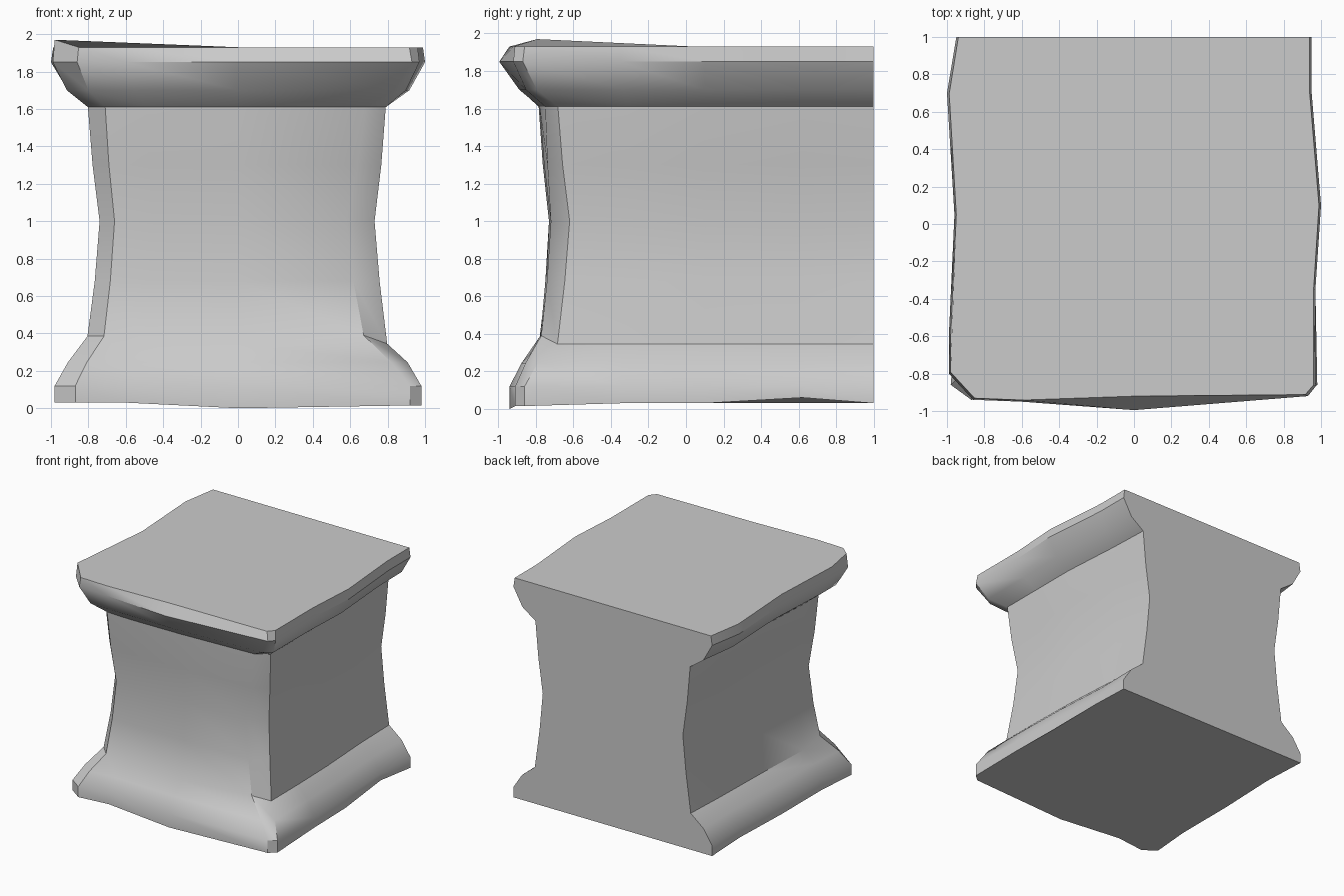
import bpy, bmesh
from math import radians

if "Cube" in bpy.data.objects:
    bpy.data.objects.remove(bpy.data.objects["Cube"])

# Plan outlines, running back right -> front -> back left (flat back at y = 1)
top = [(.95, 1), (.95, .7), (1, .1), (.97, -.35), (.97, -.87), (.93, -.92), (0, -.96),
       (-.6, -.95), (-.86, -.94), (-.99, -.8), (-.99, -.6), (-.96, .05), (-1, .7), (-.95, 1)]
waist = [(.67, 1), (.69, .6), (.72, .1), (.73, -.3), (.73, -.62), (.58, -.72), (0, -.72),
         (-.45, -.73), (-.66, -.72), (-.74, -.62), (-.74, -.45), (-.71, .05), (-.7, .6), (-.67, 1)]
base = [(.95, 1), (.93, .62), (.96, .1), (.97, -.35), (.98, -.86), (.92, -.91), (0, -.94),
        (-.6, -.91), (-.87, -.94), (-.98, -.86), (-.95, -.5), (-.95, .05), (-.93, .6), (-.95, 1)]


def blend(a, b, t):
    return [(p[0] + (q[0] - p[0]) * t, p[1] + (q[1] - p[1]) * t) for p, q in zip(a, b)]


# Neck / foot of the shaft flare slightly out of the waist
neck = blend(waist, top, .25)
neck[5] = (.68, -.75)
foot = blend(waist, base, .27)

# Height and outline of every ring, bottom to top
rings = [(.03, base), (.12, base), (.245, blend(base, foot, .4)), (.345, foot),
         (.68, blend(foot, waist, .6)), (1.0, waist), (1.3, blend(waist, neck, .6)),
         (1.61, neck), (1.7, blend(neck, top, .6)), (1.85, top), (1.93, blend(top, waist, .04))]

bm = bmesh.new()
grid = [[bm.verts.new((x, y, z)) for x, y in outline] for z, outline in rings]

# Worn, irregular edges
for col, dz in ((6, -.03), (1, .03), (4, -.015), (5, -.015)):
    grid[0][col].co.z += dz
grid[-1][9].co.z += .04
grid[-1][6].co.y += .03
grid[-2][6].co.y -= .035
for col in (8, 9):
    grid[3][col].co.z += .04
for col in (5,):
    grid[3][col].co.z += .045

# Side skin, flat top and bottom, flat back
for lo, hi in zip(grid, grid[1:]):
    for i in range(len(lo) - 1):
        bm.faces.new((lo[i], hi[i], hi[i + 1], lo[i + 1]))
bm.faces.new(grid[0])
bm.faces.new(grid[-1])
bm.faces.new([r[0] for r in grid] + [r[-1] for r in reversed(grid)])
bmesh.ops.recalc_face_normals(bm, faces=bm.faces[:])

mesh = bpy.data.meshes.new("stone_pedestal")
bm.to_mesh(mesh)
bm.free()
pedestal = bpy.data.objects.new("stone_pedestal", mesh)
bpy.context.collection.objects.link(pedestal)
bpy.context.view_layer.objects.active = pedestal
pedestal.select_set(True)
bpy.ops.object.shade_smooth_by_angle(angle=radians(35))
